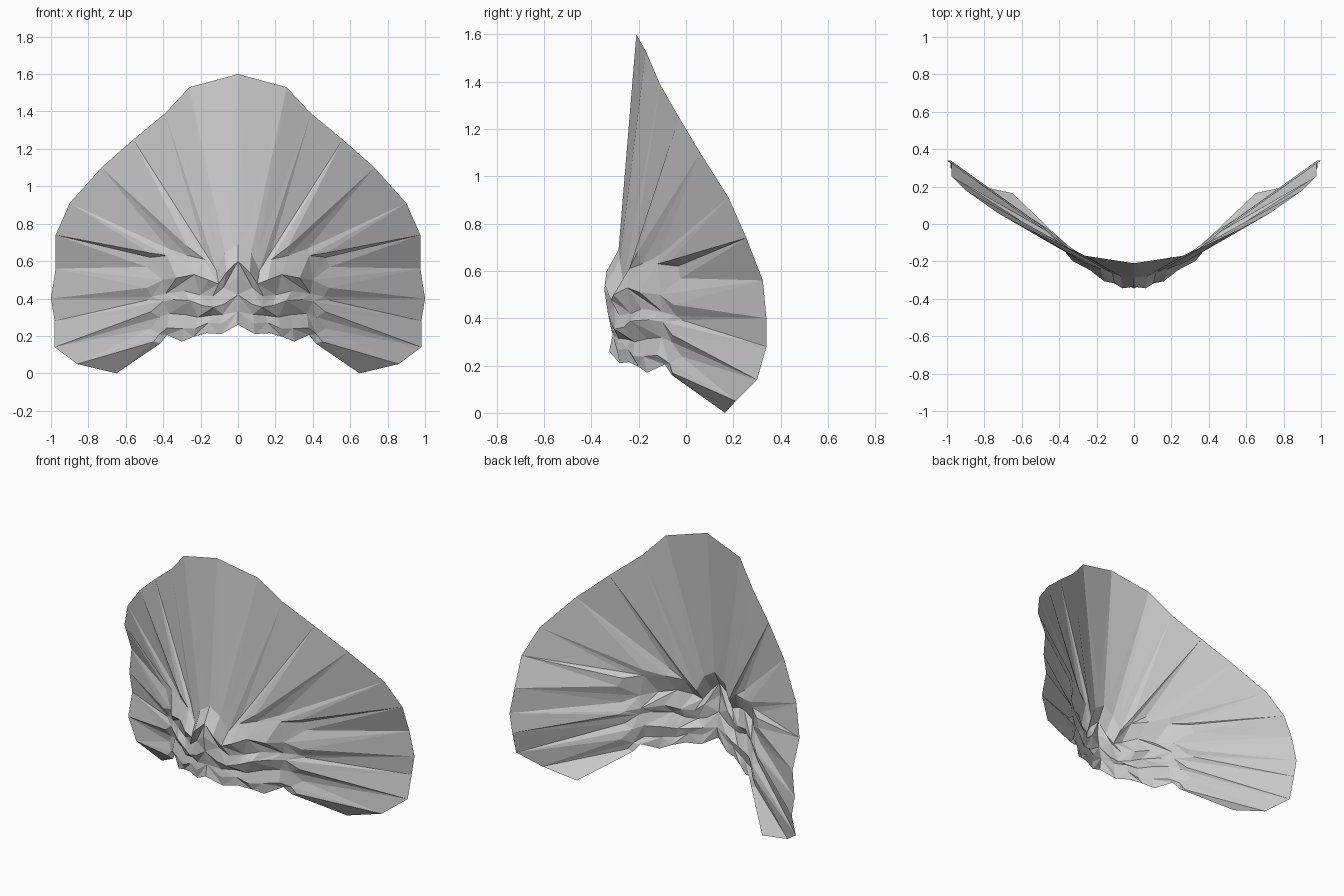
import bpy, bmesh
from mathutils import Vector

if "Cube" in bpy.data.objects:
    bpy.data.objects.remove(bpy.data.objects["Cube"])

grey = bpy.data.materials.new("plain grey")
grey.use_nodes = True
COL = (0.6, 0.6, 0.6, 1)
grey.diffuse_color = COL
grey.node_tree.nodes["Principled BSDF"].inputs["Base Color"].default_value = COL


def pts(*rows):
    return [Vector(r) for r in rows]


# Outer rim of the left half, from the top centre round to the lower tip
rim = pts((0, -.21, 1.6), (.26, -.17, 1.53), (.39, -.11, 1.39), (.56, -.03, 1.25),
          (.73, .06, 1.10), (.90, .18, .91), (.975, .255, .74), (.975, .325, .56),
          (1, .34, .40), (.98, .34, .28), (.98, .30, .14), (.86, .21, .05), (.65, .165, 0))

# The four borders of the crumpled centre band
top = pts((0, -.285, .69), (.07, -.28, .645), (.115, -.265, .55), (.18, -.24, .61),
          (.27, -.185, .63), (.38, -.12, .63), (.47, -.035, .62))
side = pts((.47, -.035, .62), (.40, -.11, .50), (.46, -.04, .41), (.40, -.10, .385),
           (.42, -.06, .30), (.42, -.07, .21), (.415, -.06, .16))
bottom = pts((0, -.325, .26), (.09, -.28, .21), (.17, -.24, .215), (.24, -.20, .195),
             (.30, -.165, .17), (.38, -.09, .205), (.415, -.06, .16))
middle = pts((0, -.285, .69), (0, -.335, .60), (0, -.345, .52), (0, -.33, .42),
             (0, -.32, .37), (0, -.31, .33), (0, -.325, .26))
N = 7


def band_point(r, c):
    """Blend the four borders, then crease the inside points."""
    if r == 0:
        return top[c]
    if r == N - 1:
        return bottom[c]
    if c == 0:
        return middle[r]
    if c == N - 1:
        return side[r]
    v, u = r / (N - 1), c / (N - 1)
    p = (top[c] * (1 - v) + bottom[c] * v + middle[r] * (1 - u) + side[r] * u
         - top[0] * (1 - u) * (1 - v) - top[-1] * u * (1 - v)
         - bottom[0] * (1 - u) * v - bottom[-1] * u * v)
    p.y += .010 * (-1) ** r + .006 * (-1) ** (c + r // 2)
    p.z += .010 * (-1) ** c
    return p


bm = bmesh.new()
grid = [[bm.verts.new(band_point(r, c)) for c in range(N)] for r in range(N)]
outer = [bm.verts.new(p) for p in rim]


def tri(*vs):
    """Add a face whose front looks towards -y."""
    f = bm.faces.new(vs)
    f.normal_update()
    return f


# Centre band, split along alternating diagonals
for r in range(N - 1):
    for c in range(N - 1):
        a, b = grid[r][c], grid[r][c + 1]
        d, e = grid[r + 1][c], grid[r + 1][c + 1]
        if (r + c) % 2:
            tri(a, d, e)
            tri(a, e, b)
        else:
            tri(a, d, b)
            tri(b, d, e)

# Pleated fan: every panel has a crease point close to its root
roots = grid[0] + [grid[r][N - 1] for r in range(1, N)]
for i in range(len(roots) - 1):
    r0, r1, o0, o1 = roots[i], roots[i + 1], outer[i], outer[i + 1]
    base = (r0.co + r1.co) / 2
    crease = base.lerp((o0.co + o1.co) / 2, .10)
    crease.y += 0 if i < 2 else -.018 if i % 2 else .014
    m = bm.verts.new(crease)
    tri(r0, r1, m)
    tri(o0, r0, m)
    tri(m, r1, o1)
    tri(o0, m, o1)

bmesh.ops.recalc_face_normals(bm, faces=bm.faces)
if sum(f.normal.y * f.calc_area() for f in bm.faces) > 0:
    bmesh.ops.reverse_faces(bm, faces=bm.faces)

mesh = bpy.data.meshes.new("pleated_fan_collar")
bm.to_mesh(mesh)
bm.free()
mesh.materials.append(grey)
fan = bpy.data.objects.new("pleated_fan_collar", mesh)
bpy.context.collection.objects.link(fan)

# Right half by mirroring
mirror = fan.modifiers.new("Mirror", 'MIRROR')
mirror.use_axis[0] = True
mirror.use_clip = True
mirror.merge_threshold = .0005
